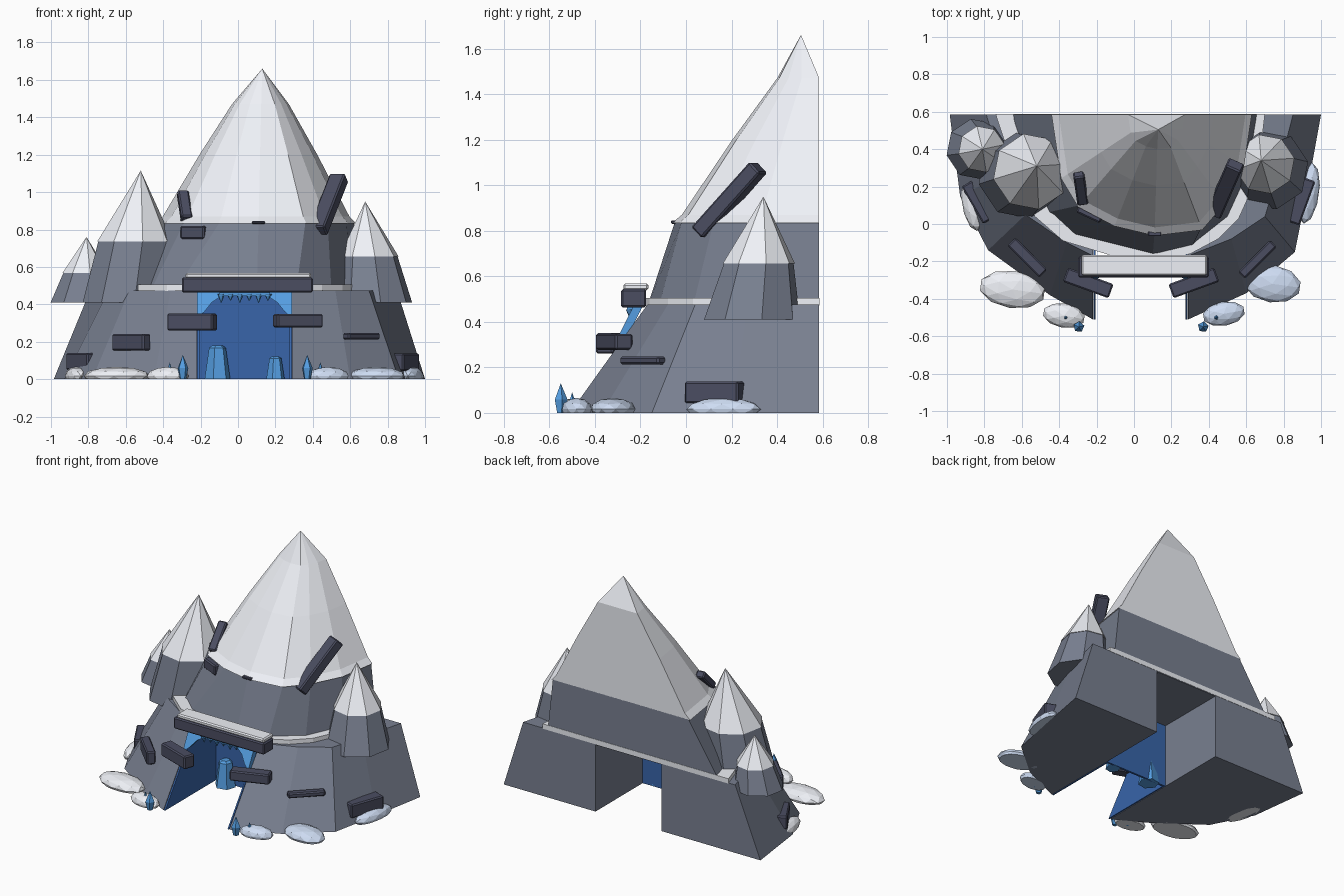
import bpy, bmesh, math
from mathutils import Vector, Matrix

if "Cube" in bpy.data.objects:
    bpy.data.objects.remove(bpy.data.objects["Cube"])

BACK = 0.585


def material(name, rgb):
    m = bpy.data.materials.new(name)
    m.diffuse_color = (*rgb, 1)
    m.use_nodes = True
    m.node_tree.nodes["Principled BSDF"].inputs["Base Color"].default_value = m.diffuse_color
    return m


ROCK = material("rock", (.19, .215, .28))
DARK = material("dark_stone", (.07, .075, .12))
SNOW = material("snow", (.86, .88, .93))
PALE = material("pale_snow", (.62, .72, .90))
BLUE = material("deep_ice", (.04, .13, .40))
ICE = material("ice", (.09, .34, .75))


def finish(name, bm, mat):
    bmesh.ops.recalc_face_normals(bm, faces=bm.faces)
    me = bpy.data.meshes.new(name)
    bm.to_mesh(me)
    bm.free()
    ob = bpy.data.objects.new(name, me)
    me.materials.append(mat)
    bpy.context.collection.objects.link(ob)
    return ob


def loft(name, rings, mat):
    """Skin closed loops of points; a one-point ring makes a tip."""
    bm = bmesh.new()
    vs = [[bm.verts.new(p) for p in r] for r in rings]
    for a, b in zip(vs, vs[1:]):
        n = max(len(a), len(b))
        for i in range(n):
            j = (i + 1) % n
            if len(b) == 1:
                bm.faces.new((a[i], a[j], b[0]))
            else:
                bm.faces.new((a[i], a[j], b[j], b[i]))
    for r in (vs[0], vs[-1]):
        if len(r) > 2:
            bm.faces.new(r)
    return finish(name, bm, mat)


def at(pts, z):
    return [(x, y, z) for x, y in pts]


def ngon(x, y, z, r, n=8, turn=0.2):
    return [(x + r * math.cos(turn + i * math.tau / n),
             y + r * math.sin(turn + i * math.tau / n), z) for i in range(n)]


def stone(name, c, size, mat=DARK, turn=0, axis=None, bevel=.008):
    """Bevelled block, turned about z or with its length along an axis."""
    bm = bmesh.new()
    bmesh.ops.create_cube(bm, size=1, matrix=Matrix.Diagonal((*size, 1)))
    bmesh.ops.bevel(bm, geom=bm.edges[:], offset=bevel, segments=1, affect='EDGES')
    rot = (Vector(axis).to_track_quat('X', 'Z').to_matrix().to_4x4() if axis
           else Matrix.Rotation(math.radians(turn), 4, 'Z'))
    bm.transform(Matrix.Translation(c) @ rot)
    return finish(name, bm, mat)


# Lower rock: two wings leaving a tunnel between them
left_base = [(-.985, BACK), (-.93, .15), (-.78, -.14), (-.45, -.38), (-.22, -.51), (-.22, BACK)]
left_top = [(-.79, BACK), (-.69, .27), (-.58, .05), (-.36, -.10), (-.22, -.17), (-.22, BACK)]
right_base = [(1.0, BACK), (.93, .2), (.86, -.15), (.60, -.37), (.29, -.51), (.29, BACK)]
right_top = [(.85, BACK), (.77, .27), (.70, .04), (.52, -.08), (.29, -.17), (.29, BACK)]
loft("left_lower_rock", [at(left_base, 0), at(left_top, .475)], ROCK)
loft("right_lower_rock", [at(right_base, 0), at(right_top, .475)], ROCK)

# Snow ledge on the lower rock, just showing at the back
ledge = [(-.74, BACK + .002), (-.63, .25), (-.53, .04), (-.38, -.09), (-.1, -.175), (.1, -.2),
         (.3, -.16), (.45, -.08), (.56, .03), (.66, .25), (.70, BACK + .002)]
loft("snow_ledge", [at(ledge, .471), at(ledge, .505)], SNOW)

# Upper rock
mid_base = [(-.67, BACK), (-.56, .24), (-.47, .06), (-.34, -.06), (.1, -.17),
            (.31, -.12), (.50, .03), (.61, .27), (.66, BACK)]
mid_top = [(-.43, BACK), (-.38, .25), (-.29, .1), (-.1, 0), (.11, -.05),
           (.36, -.02), (.48, .12), (.58, .32), (.62, BACK)]
loft("upper_rock", [at(mid_base, .466), at(mid_top, .835)], ROCK)

# Snow summit: shrinking copies of the rim, flat at the back
rings = []
for z, s in ((.833, 1.02), (.87, .95), (1.2, .6), (1.47, .29)):
    rings.append([(.13 + (x - .13) * s, BACK + (y - BACK) * s, z) for x, y in mid_top])
loft("snow_summit", rings + [[(.13, .505, 1.66)]], SNOW)

# Side peaks: rock collar plus snow cone, leaning a little inward
for name, base, zb, rb, rim, zr, rr, tip in (
        ("big_left", (-.60, .26), .41, .235, (-.55, .28), .74, .20, (-.52, .31, 1.115)),
        ("small_left", (-.84, .40), .41, .165, (-.815, .40), .57, .12, (-.81, .40, .76)),
        ("right", (.72, .29), .41, .215, (.70, .32), .66, .155, (.68, .34, .95))):
    loft(name + "_peak_rock", [ngon(*base, zb, rb), ngon(*rim, zr, rr)], ROCK)
    loft(name + "_peak_snow", [ngon(*rim, zr - .003, rr + .006), [tip]], SNOW)

# Entrance lintel with its snow
stone("lintel", (.05, -.23, .503), (.70, .11, .08))
stone("lintel_snow", (.055, -.22, .553), (.67, .11, .03), SNOW)

# Stone blocks set into the rock
for name, c, size, turn in (
        ("left_door", (-.245, -.315, .305), (.26, .08, .09), -20),
        ("right_door", (.32, -.315, .312), (.26, .08, .07), 20),
        ("left_middle", (-.57, -.18, .197), (.24, .06, .09), -45),
        ("right_middle", (.66, -.19, .23), (.24, .05, .035), 45),
        ("left_low", (-.83, .12, .095), (.23, .08, .09), -60),
        ("right_low", (.885, .125, .09), (.25, .09, .095), 70)):
    stone(name + "_stone", c, size, turn=turn)

# Shards poking out of the summit
stone("right_shard", (.485, .19, .935), (.40, .09, .07), axis=(.11, .25, .28))
stone("left_shard", (-.285, .19, .925), (.21, .06, .05), axis=(-.02, .14, .13))
stone("left_rim_stone", (-.23, .07, .785), (.14, .08, .07), turn=-25)
stone("front_rim_chip", (.11, -.05, .838), (.07, .03, .015), bevel=.004)

# Ice lining of the cave: sloped side walls and back panel
for side, x in (("left", -.216), ("right", .276)):
    wall = [(-.51, 0), (.05, 0), (.05, .468), (-.175, .468)]
    loft(side + "_ice_wall", [[(x + d, y, z) for y, z in wall] for d in (0, .01)], BLUE)
loft("ice_back_wall", [at([(-.22, .05), (.29, .05), (.29, .065), (-.22, .065)], z)
                       for z in (0, .468)], BLUE)

# Pale ice brackets in the upper corners and the icicle fringe
for side, s in (("left", -1), ("right", 1)):
    prof = [(.253, .465), (.253, .33), (.215, .36), (.175, .41), (.13, .44), (.12, .465)]
    loft(side + "_ice_bracket", [[(.035 + s * u, -.30 + (z - .33) * .5 + d, z) for u, z in prof]
                                 for d in (0, .04)], ICE)
loft("ice_fringe", [at([(-.1, -.26), (.17, -.26), (.17, -.23), (-.1, -.23)], z)
                    for z in (.445, .465)], ICE)
for i in range(6):
    x = -.09 + i * .05
    loft("icicle", [ngon(x, -.245, .455, .022, 5), [(x, -.245, .405 + .012 * (i % 2))]], ICE)

# Ice blocks inside the cave
for x, w, h in ((-.11, .07, .18), (.2, .05, .12)):
    loft("ice_block", [ngon(x, .02, 0, w, 6), ngon(x, .02, h * .93, w * .65, 6),
                       ngon(x, .02, h, w * .4, 6)], ICE)

# Ice crystals beside the entrance
for x, y, r, h in ((-.295, -.55, .03, .13), (.37, -.55, .03, .13),
                   (-.365, -.50, .016, .09), (.44, -.50, .018, .09)):
    loft("ice_crystal", [ngon(x, y, 0, r * .6, 5), ngon(x, y, h * .45, r, 5),
                         [(x, y, h)]], ICE)

# Snow drifts: low domes on the ground
for x, y, rx, ry, turn, mat in (
        (-.65, -.35, .18, .10, -8, SNOW), (-.375, -.49, .115, .065, -10, SNOW),
        (-.865, .11, .055, .15, 10, SNOW), (.74, -.32, .155, .10, -8, PALE),
        (.48, -.48, .115, .065, 10, PALE), (.93, .165, .06, .165, -8, PALE)):
    bm = bmesh.new()
    bmesh.ops.create_icosphere(bm, subdivisions=2, radius=1)
    bm.transform(Matrix.Translation((x, y, .016)) @ Matrix.Rotation(math.radians(turn), 4, 'Z')
                 @ Matrix.Diagonal((rx, ry, .05, 1)))
    bmesh.ops.bisect_plane(bm, geom=bm.verts[:] + bm.edges[:] + bm.faces[:],
                           plane_co=(0, 0, 0), plane_no=(0, 0, 1), clear_inner=True)
    bmesh.ops.holes_fill(bm, edges=[e for e in bm.edges if e.is_boundary])
    finish("snow_drift", bm, mat)
